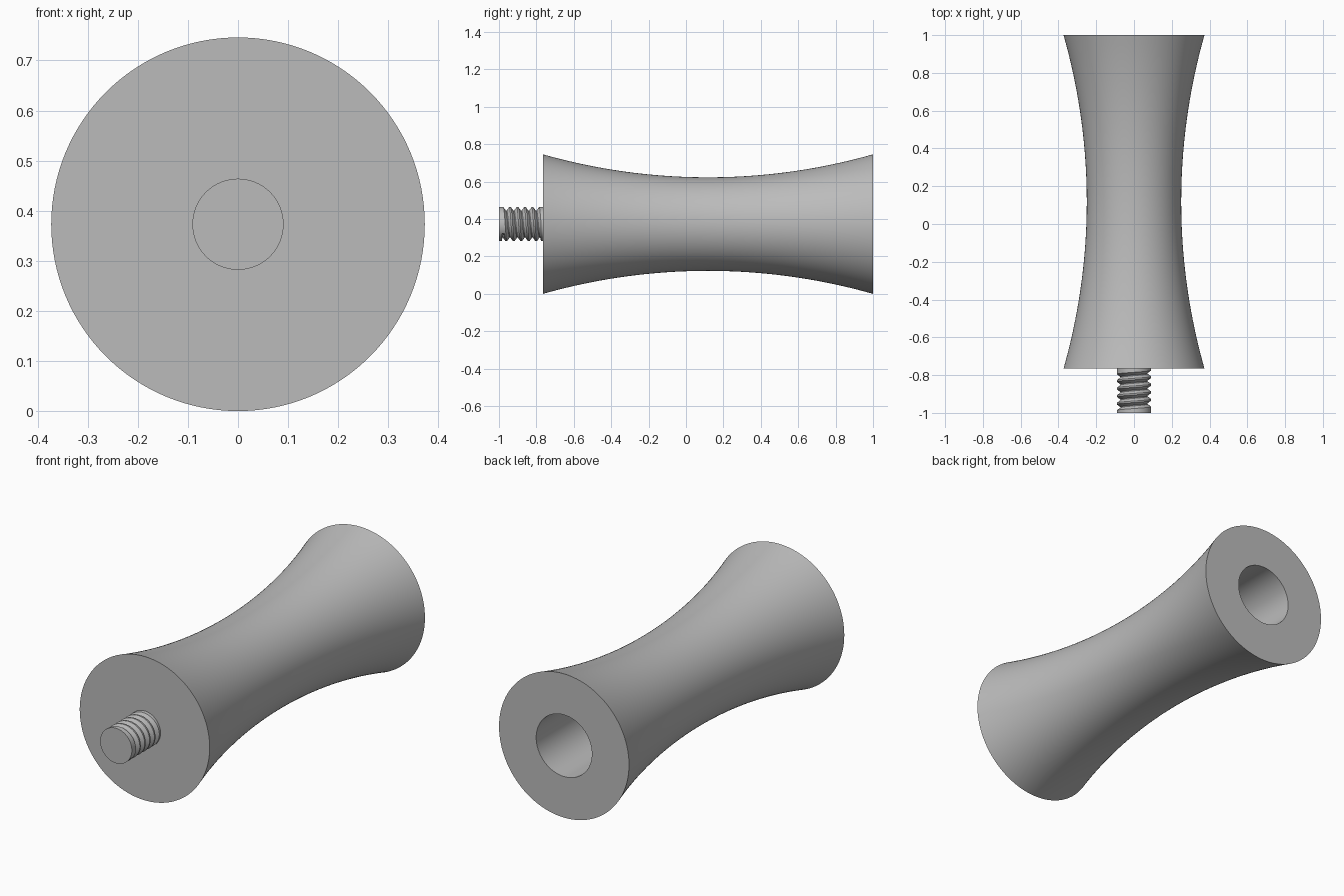
import bpy, bmesh, math

if "Cube" in bpy.data.objects:
    bpy.data.objects.remove(bpy.data.objects["Cube"])

AXIS_Z = 0.373      # height of the long axis
FRONT, BACK, TIP = -0.765, 1.0, -1.0

grey = bpy.data.materials.new("satin grey")
grey.use_nodes = True
grey.diffuse_color = (0.5, 0.5, 0.5, 1)
grey.node_tree.nodes["Principled BSDF"].inputs["Base Color"].default_value = (0.5, 0.5, 0.5, 1)


def finish(name, bm, angle):
    """Weld, orient, shade and link a mesh."""
    bmesh.ops.remove_doubles(bm, verts=bm.verts, dist=1e-5)
    bmesh.ops.recalc_face_normals(bm, faces=bm.faces)
    mesh = bpy.data.meshes.new(name)
    bm.to_mesh(mesh)
    bm.free()
    mesh.materials.append(grey)
    obj = bpy.data.objects.new(name, mesh)
    bpy.context.collection.objects.link(obj)
    bpy.ops.object.select_all(action='DESELECT')
    obj.select_set(True)
    bpy.context.view_layer.objects.active = obj
    bpy.ops.object.shade_smooth_by_angle(angle=math.radians(angle))
    return obj


def point(r, y, t):
    return (r * math.sin(t), y, AXIS_Z + r * math.cos(t))


def bridge(bm, a, b):
    n = len(a)
    for i in range(n):
        bm.faces.new((a[i], a[(i + 1) % n], b[(i + 1) % n], b[i]))


# Concave handle body with a blind bore in the back end
def make_body(sides=128, steps=40):
    end_r, waist_r, bore_r, bore_depth = 0.373, 0.25, 0.16, 0.6
    half, mid = (BACK - FRONT) / 2, (BACK + FRONT) / 2
    sag = end_r - waist_r
    arc_r = (half ** 2 + sag ** 2) / (2 * sag)
    profile = []
    for k in range(steps + 1):
        d = half * (2 * k / steps - 1)
        profile.append((waist_r + arc_r - math.sqrt(arc_r ** 2 - d * d), mid + d))
    profile += [(bore_r, BACK), (bore_r, BACK - bore_depth)]
    bm = bmesh.new()
    rings = [[bm.verts.new(point(r, y, math.tau * i / sides)) for i in range(sides)]
             for r, y in profile]
    for a, b in zip(rings, rings[1:]):
        bridge(bm, a, b)
    bm.faces.new(rings[0])
    bm.faces.new(rings[-1])
    finish("handle_body", bm, 35)


# Threaded stud: rows follow the helix, plain collars at both ends
def make_stud(sides=64):
    crest, root, pitch = 0.091, 0.072, 0.04
    start, stop = TIP + 0.015, FRONT - 0.01
    # position within one pitch and radius: flat crest, V flanks, narrow root
    turn = ((0.0, crest), (0.2, crest), (0.55, root), (0.65, root))
    m = len(turn)
    turns = math.ceil((stop - start) / pitch) + 1
    bm = bmesh.new()

    def row(y, r):
        return [bm.verts.new(point(r, y, math.tau * i / sides)) for i in range(sides)]

    def helix_row(j):
        f, r = turn[j % m]
        verts = []
        for i in range(sides + 1):
            y = start + (j // m - 1 + f + i / sides) * pitch
            inside = start < y < stop
            verts.append(bm.verts.new(point(r if inside else crest,
                                            min(max(y, start), stop), math.tau * i / sides)))
        return verts

    rows = [helix_row(j) for j in range(turns * m + 1)]
    for a, b in zip(rows, rows[1:]):
        for i in range(sides):
            bm.faces.new((a[i], a[i + 1], b[i + 1], b[i]))
    tip, tip_in = row(TIP, crest), row(start, crest)
    base_in, base = row(stop, crest), row(FRONT + 0.01, crest)
    bridge(bm, tip, tip_in)
    bridge(bm, base_in, base)
    bm.faces.new(tip)
    bm.faces.new(base)
    finish("threaded_stud", bm, 30)


make_body()
make_stud()
